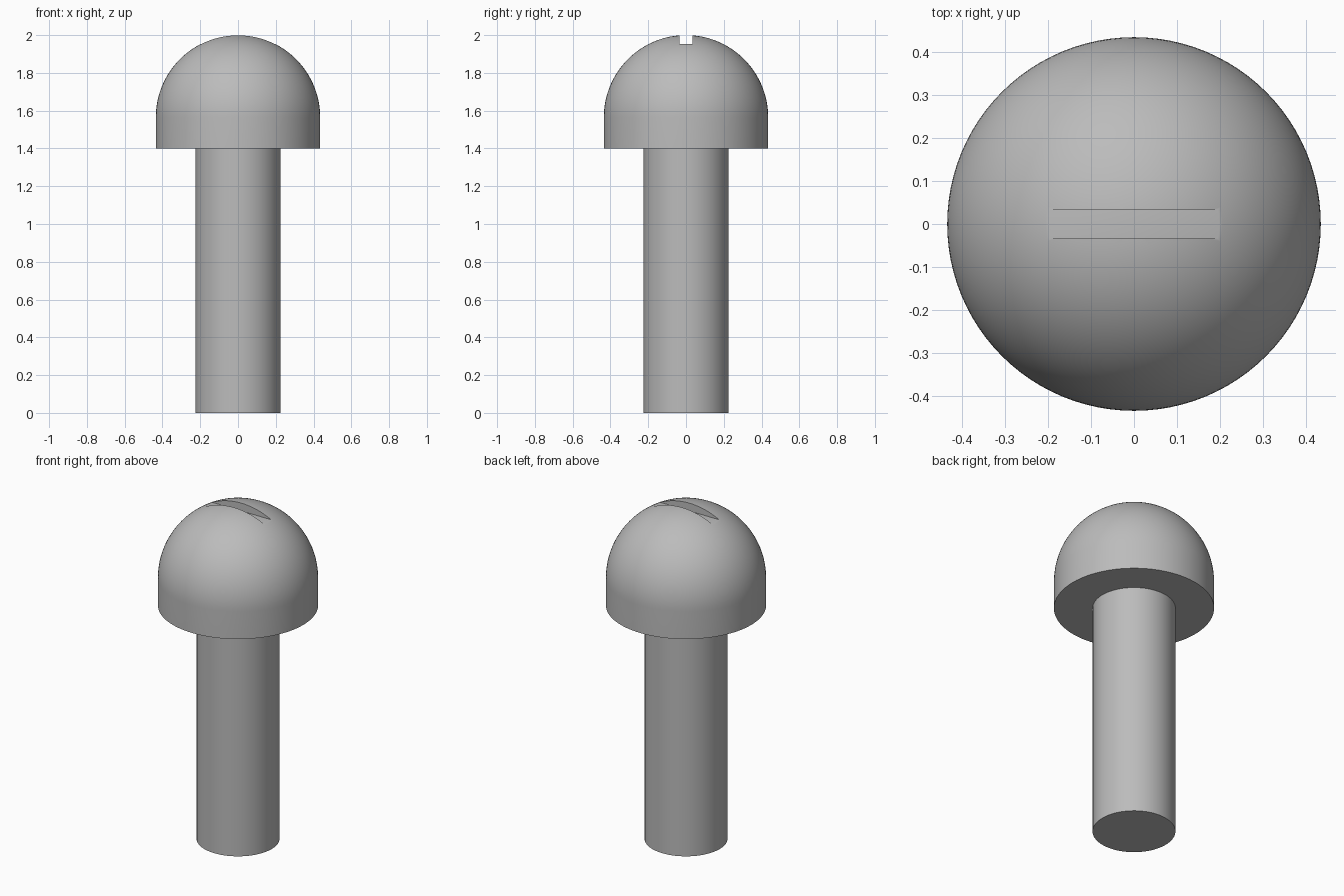
import bpy
import bmesh
from math import sin, cos, pi, radians

HEAD_R, SHANK_R = 0.435, 0.225
HEAD_Z, DOME_Z, TOP_Z = 1.4, 1.565, 2.0
SLOT_LENGTH, SLOT_WIDTH, SLOT_FLOOR = 0.8, 0.068, 1.952
SEGMENTS, DOME_STEPS = 96, 32

cube = bpy.data.objects.get("Cube")
if cube:
    bpy.data.objects.remove(cube, do_unlink=True)

# Plain grey metal
metal = bpy.data.materials.new("grey metal")
metal.use_nodes = True
grey = (0.5, 0.5, 0.5, 1)
metal.diffuse_color = grey
metal.node_tree.nodes["Principled BSDF"].inputs["Base Color"].default_value = grey


def lathe(name, profile):
    """Spin an (r, z) profile around the z axis into a closed solid."""
    bm = bmesh.new()
    verts = [bm.verts.new((r, 0, z)) for r, z in profile]
    edges = [bm.edges.new(pair) for pair in zip(verts, verts[1:])]
    bmesh.ops.spin(bm, geom=verts + edges, cent=(0, 0, 0), axis=(0, 0, 1),
                   angle=2 * pi, steps=SEGMENTS)
    bmesh.ops.remove_doubles(bm, verts=bm.verts, dist=0.0001)
    bmesh.ops.recalc_face_normals(bm, faces=bm.faces)
    mesh = bpy.data.meshes.new(name)
    bm.to_mesh(mesh)
    bm.free()
    mesh.materials.append(metal)
    obj = bpy.data.objects.new(name, mesh)
    bpy.context.collection.objects.link(obj)
    return obj


# Shank, flat underside of the head, straight rim and hemispherical dome
dome = [(HEAD_R * cos(a), DOME_Z + (TOP_Z - DOME_Z) * sin(a))
        for a in (pi / 2 * i / DOME_STEPS for i in range(DOME_STEPS))]
screw = lathe("round_head_screw",
              [(0, 0), (SHANK_R, 0), (SHANK_R, HEAD_Z), (HEAD_R, HEAD_Z)]
              + dome + [(0, TOP_Z)])

# Flat-floored driver slot across the top of the dome
bpy.ops.mesh.primitive_cube_add(size=1, location=(0, 0, SLOT_FLOOR + 0.1))
cutter = bpy.context.object
cutter.name = "slot_cutter"
cutter.scale = (SLOT_LENGTH, SLOT_WIDTH, 0.2)
cutter.hide_render = True
cutter.data.materials.append(metal)
bpy.context.view_layer.update()

cut = screw.modifiers.new("driver_slot", "BOOLEAN")
cut.operation = "DIFFERENCE"
cut.solver = "EXACT"
cut.object = cutter

bpy.ops.object.select_all(action="DESELECT")
screw.select_set(True)
bpy.context.view_layer.objects.active = screw
bpy.ops.object.modifier_apply(modifier=cut.name)
bpy.data.objects.remove(cutter, do_unlink=True)

# Smooth curves, crisp rims and slot edges
bpy.ops.object.shade_smooth_by_angle(angle=radians(30))
